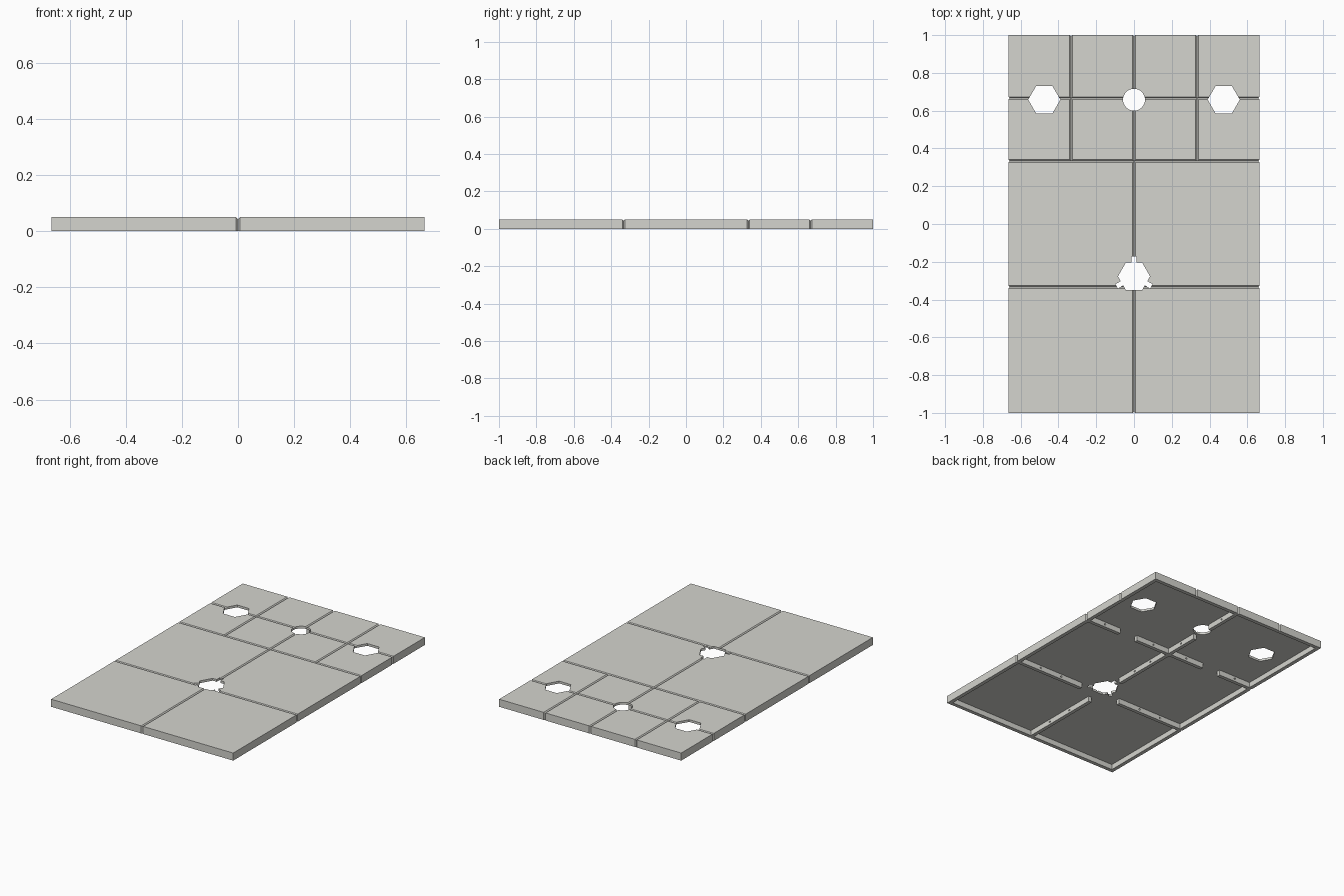
import bpy, bmesh, math
from mathutils import Matrix, Vector

if "Cube" in bpy.data.objects:
    bpy.data.objects.remove(bpy.data.objects["Cube"])

W, L, H = 0.665, 1.0, 0.05      # half width, half length, height
PLATE, RIM, RIB = 0.015, 0.025, 0.024
T = 1 / 3                       # tile pitch
V = 0.007                       # half width of a groove

grey = bpy.data.materials.new("stone grey")
grey.diffuse_color = (0.66, 0.66, 0.62, 1)
grey.use_nodes = True
grey.node_tree.nodes["Principled BSDF"].inputs["Base Color"].default_value = grey.diffuse_color


def make(name, bm):
    bmesh.ops.recalc_face_normals(bm, faces=bm.faces)
    me = bpy.data.meshes.new(name)
    bm.to_mesh(me)
    bm.free()
    ob = bpy.data.objects.new(name, me)
    bpy.context.collection.objects.link(ob)
    me.materials.append(grey)
    return ob


def box(name, x0, x1, y0, y1, z0, z1):
    bm = bmesh.new()
    m = Matrix.Translation(((x0 + x1) / 2, (y0 + y1) / 2, (z0 + z1) / 2))
    bmesh.ops.create_cube(bm, size=1, matrix=m @ Matrix.Diagonal((x1 - x0, y1 - y0, z1 - z0, 1)))
    return make(name, bm)


def bar(name, a, b, r, sides):
    """Prism of the given radius running from a to b."""
    a, b = Vector(a), Vector(b)
    bm = bmesh.new()
    m = Matrix.Translation((a + b) / 2) @ (b - a).to_track_quat('Z', 'Y').to_matrix().to_4x4()
    bmesh.ops.create_cone(bm, cap_ends=True, segments=sides, radius1=r, radius2=r,
                          depth=(b - a).length, matrix=m)
    return make(name, bm)


def prism(name, pts):
    """Vertical prism through the whole board."""
    bm = bmesh.new()
    lo = [bm.verts.new((x, y, -0.05)) for x, y in pts]
    hi = [bm.verts.new((x, y, 0.15)) for x, y in pts]
    bm.faces.new(lo[::-1])
    bm.faces.new(hi)
    for i in range(len(pts)):
        j = (i + 1) % len(pts)
        bm.faces.new((lo[i], lo[j], hi[j], hi[i]))
    return make(name, bm)


def extent(me):
    return [f(v.co[k] for v in me.vertices) for k in range(3) for f in (min, max)] if me.vertices else [9] * 6


def cut(ob, cutter):
    """Subtract the cutter; a result that changes the outer size is rejected."""
    before, size = ob.data.copy(), extent(ob.data)
    bpy.context.view_layer.objects.active = ob
    for solver in ('MANIFOLD', 'EXACT', 'FLOAT'):
        mod = ob.modifiers.new("cut", 'BOOLEAN')
        mod.operation, mod.solver, mod.object = 'DIFFERENCE', solver, cutter
        bpy.ops.object.modifier_apply(modifier=mod.name)
        good = max(abs(p - q) for p, q in zip(extent(ob.data), size)) < 0.004
        if good and len(ob.data.polygons) != len(before.polygons):
            break
        ob.modifiers.clear()
        ob.data = before.copy()
    bpy.data.objects.remove(cutter)


def ring(cx, cy, r, n):
    return [(cx + r * math.cos(2 * math.pi * i / n), cy + r * math.sin(2 * math.pi * i / n))
            for i in range(n)]


# Board: hollow underneath with an outer rim
board = box("floor_board", -W, W, -L, L, 0, H)
cut(board, box("pocket", -W + RIM, W - RIM, -L + RIM, L - RIM, -0.05, H - PLATE))

# Hexagonal holes and round hole
for x in (-0.475, 0.475):
    cut(board, prism("hex_hole", ring(x, 0.658, 0.085, 6)))
cut(board, prism("round_hole", ring(0, 0.658, 0.058, 32)))

# Hexagonal hole with a notch on every other side
HY, R = -0.277, 0.085
outline = []
for i, p in enumerate(ring(0, HY, R, 6)):
    outline.append(p)
    if i % 2:
        a = math.radians(60 * i + 30)
        d, n = Vector((math.cos(a), math.sin(a))), Vector((-math.sin(a), math.cos(a)))
        r = R * math.cos(math.pi / 6)
        outline += [tuple(Vector((0, HY)) + d * u + n * v for u, v in ((k, w),))[0]
                    for k, w in ((r, -0.013), (0.106, -0.013), (0.106, 0.013), (r, 0.013))]
cut(board, prism("notched_hole", outline))

# Grooves between the tiles, on top and down the sides
for y in (-T, T, 2 * T):
    cut(board, bar("groove", (-1, y, H), (1, y, H), V, 4))
    for s in (-1, 1):
        cut(board, bar("side_groove", (s * W, y, -0.1), (s * W, y, 0.1), V, 4))
cut(board, bar("groove", (0, -1.2, H), (0, 1.2, H), V, 4))
for x in (-T, T):
    cut(board, bar("groove", (x, T, H), (x, 1.2, H), V, 4))
    cut(board, bar("end_groove", (x, L, -0.1), (x, L, 0.1), V, 4))
for s in (-1, 1):
    cut(board, bar("end_groove", (0, s * L, -0.1), (0, s * L, 0.1), V, 4))


# Ribs underneath, each with small round peg holes
def rib(name, axis, pos, a, b, pegs):
    h = RIB / 2
    lo, hi = min(a, b), max(a, b)
    z1 = H - PLATE + 0.002
    ob = (box(name, lo, hi, pos - h, pos + h, 0, z1) if axis == 'x'
          else box(name, pos - h, pos + h, lo, hi, 0, z1))
    for i in range(pegs):
        t = lo + (hi - lo) * (i + 1) / (pegs + 1)
        p, q = (t, pos - 0.1, 0.018), (t, pos + 0.1, 0.018)
        if axis == 'y':
            p, q = (pos - 0.1, t, 0.018), (pos + 0.1, t, 0.018)
        cut(ob, bar("peg_hole", p, q, 0.006, 12))


e = 0.005
for a, b, pegs in ((-L + RIM - e, -0.42, 2), (-0.13, T - RIB / 2, 2),
                   (T + RIB / 2, 0.585, 1), (0.73, L - RIM + e, 1)):
    rib("long_rib", 'y', 0, a, b, pegs)
for s in (-1, 1):
    rib("front_cross_rib", 'x', -T, s * 0.15, s * (W - RIM + e), 2)
    rib("rear_cross_rib", 'x', T, s * 0.4, s * (W - RIM + e), 1)
    rib("rear_inner_rib", 'x', T, 0, s * 0.265, 1)
